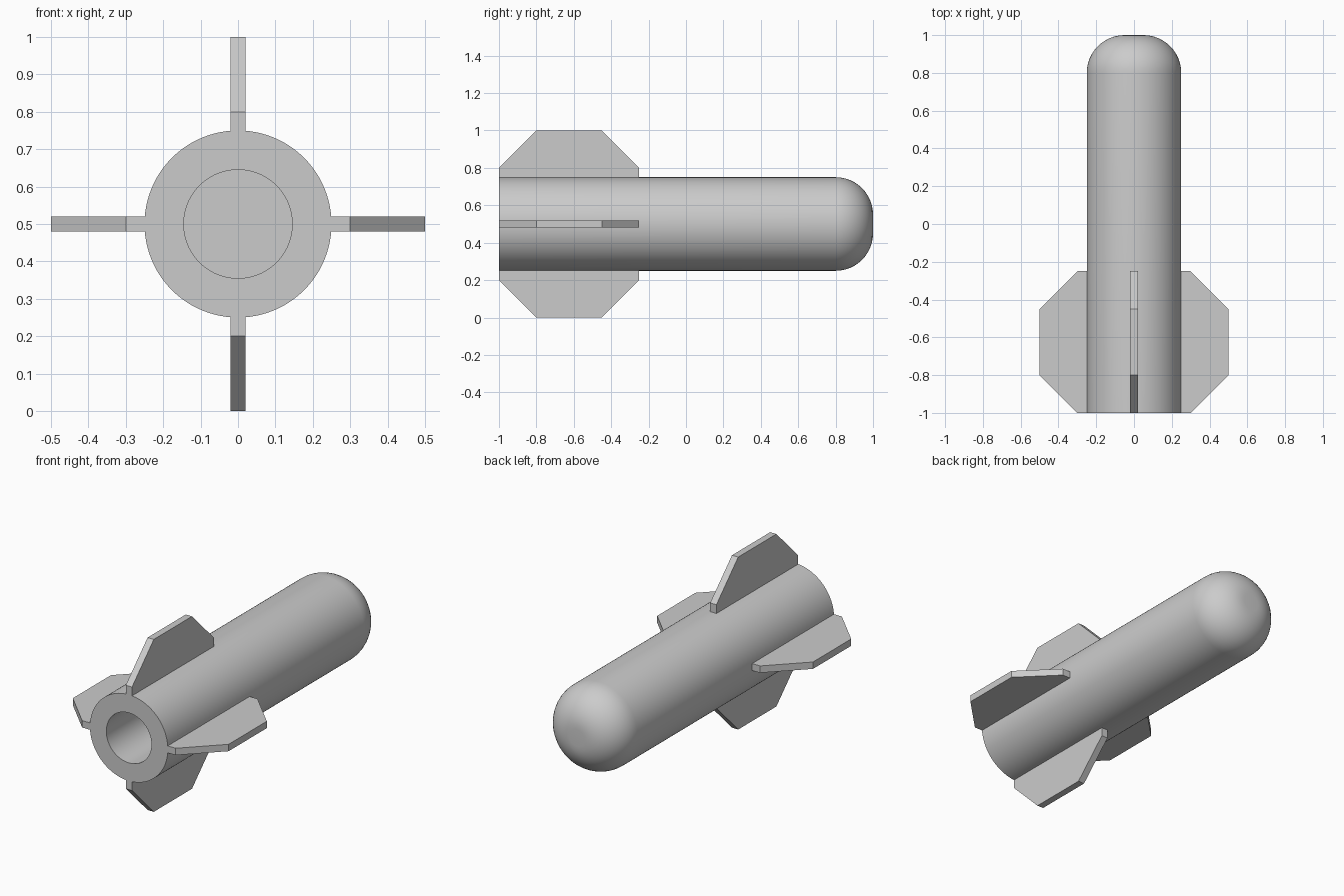
import bpy, bmesh
from math import sin, cos, pi
from mathutils import Matrix, Vector

if "Cube" in bpy.data.objects:
    bpy.data.objects.remove(bpy.data.objects["Cube"])

AXIS_Z = 0.5


def add_object(name, bm):
    bmesh.ops.recalc_face_normals(bm, faces=bm.faces)
    mesh = bpy.data.meshes.new(name)
    bm.to_mesh(mesh)
    bm.free()
    obj = bpy.data.objects.new(name, mesh)
    bpy.context.collection.objects.link(obj)
    obj.location.z = AXIS_Z
    return obj


# Body: lathed (radius, y) profile with a tail bore and a rounded nose
profile = [(0, 0), (0.145, 0), (0.145, -1), (0.25, -1)]
steps = 12
for i in range(steps + 1):
    a = pi / 2 * i / steps
    profile.append((0.05 + 0.2 * cos(a), 0.8 + 0.2 * sin(a)))
profile.append((0, 1))

bm = bmesh.new()
verts = [bm.verts.new((r, y, 0)) for r, y in profile]
edges = [bm.edges.new(pair) for pair in zip(verts, verts[1:])]
bmesh.ops.spin(bm, geom=verts + edges, cent=(0, 0, 0), axis=(0, 1, 0),
               angle=2 * pi, steps=96, use_merge=False)
bmesh.ops.remove_doubles(bm, verts=bm.verts, dist=0.0001)
body = add_object("rocket_body", bm)
bpy.context.view_layer.objects.active = body
body.select_set(True)
bpy.ops.object.shade_smooth_by_angle(angle=pi / 6)

# Fins: clipped-corner plates around the tail, outline in (y, radius)
outline = [(-1, 0.245), (-1, 0.3), (-0.8, 0.5), (-0.45, 0.5),
           (-0.25, 0.3), (-0.25, 0.245)]
for k, side in enumerate(("top", "right", "bottom", "left")):
    bm = bmesh.new()
    face = bm.faces.new([bm.verts.new((-0.02, y, r)) for y, r in outline])
    ext = bmesh.ops.extrude_face_region(bm, geom=[face], use_keep_orig=True)
    moved = [g for g in ext["geom"] if isinstance(g, bmesh.types.BMVert)]
    bmesh.ops.translate(bm, verts=moved, vec=Vector((0.04, 0, 0)))
    bmesh.ops.rotate(bm, verts=bm.verts, cent=(0, 0, 0),
                     matrix=Matrix.Rotation(k * pi / 2, 3, 'Y'))
    add_object("fin_" + side, bm)
